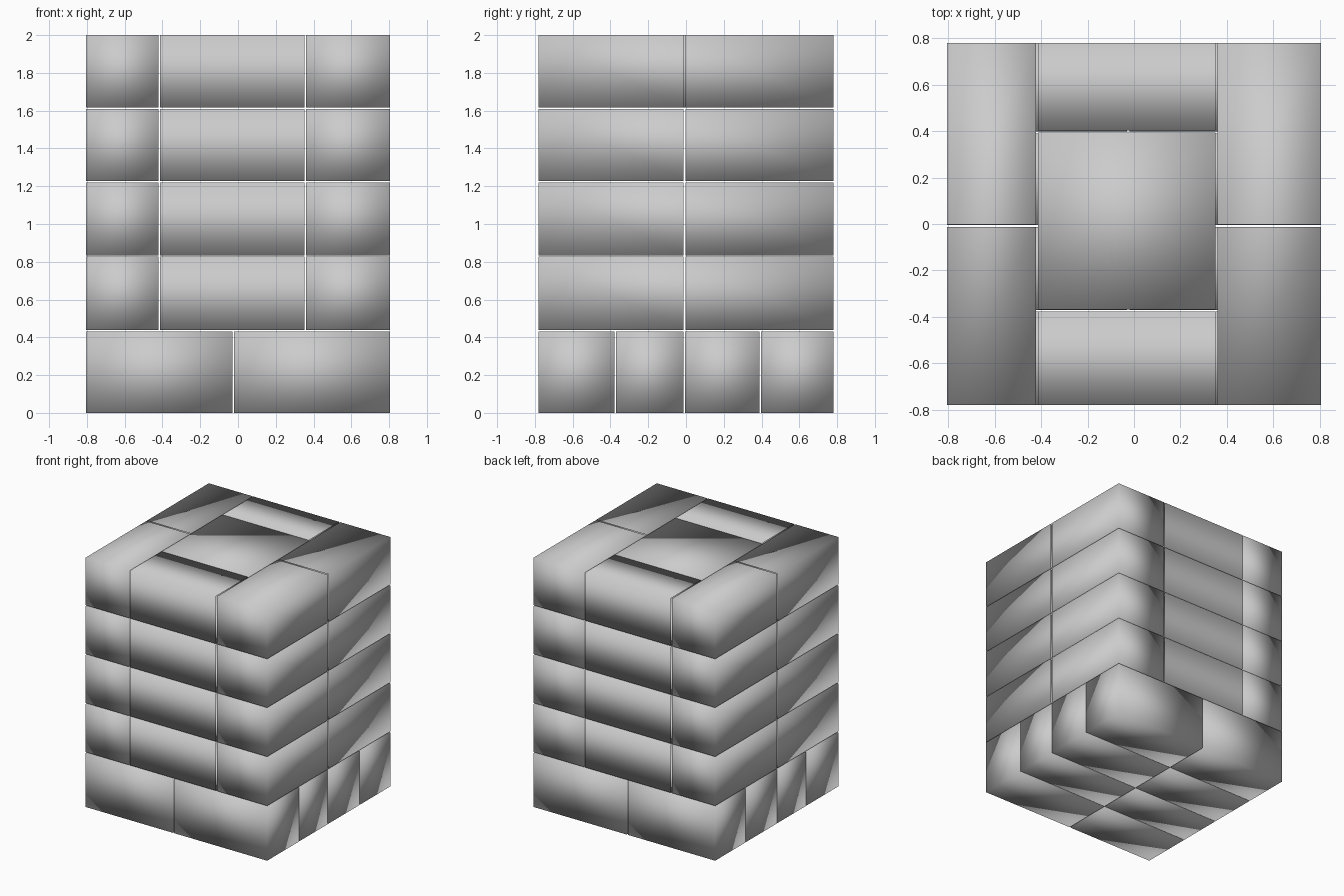
import bpy, bmesh
from mathutils import Vector

if "Cube" in bpy.data.objects:
    bpy.data.objects.remove(bpy.data.objects["Cube"])


def block(name, xr, yr, zr, open_ends=()):
    """Soft-shaded block; open_ends lists hidden face directions to leave open."""
    lo = Vector((xr[0], yr[0], zr[0]))
    hi = Vector((xr[1], yr[1], zr[1]))
    bm = bmesh.new()
    bmesh.ops.create_cube(bm, size=1)
    bm.normal_update()
    hidden = [f for f in bm.faces
              if any(f.normal.dot(Vector(d)) > 0.9 for d in open_ends)]
    bmesh.ops.delete(bm, geom=hidden, context='FACES_ONLY')
    for v in bm.verts:
        v.co = Vector([lo[i] + (v.co[i] + 0.5) * (hi[i] - lo[i]) for i in range(3)])
    for f in bm.faces:
        f.smooth = True
    me = bpy.data.meshes.new(name)
    bm.to_mesh(me)
    bm.free()
    ob = bpy.data.objects.new(name, me)
    bpy.context.collection.objects.link(ob)
    return ob


# Base layer: four rows of two blocks
base_x = [(-0.805, -0.03), (-0.02, 0.805)]
base_y = [(-0.78, -0.378), (-0.37, -0.013), (-0.005, 0.39), (0.398, 0.78)]
for yr in base_y:
    for xr in base_x:
        block("base_block", xr, yr, (0, 0.432))

# Four ring layers: two blocks on each side, one across front and back
layers = [(0.44, 0.827), (0.834, 1.22), (1.227, 1.61), (1.618, 2.0)]
px, py = (1, 0, 0), (0, 1, 0)
nx, ny = (-1, 0, 0), (0, -1, 0)
for zr in layers:
    for xr in [(-0.805, -0.422), (0.36, 0.805)]:
        block("side_block_front", xr, (-0.78, -0.012), zr, [py])
        block("side_block_back", xr, (-0.003, 0.78), zr, [ny])
    block("front_block", (-0.414, 0.352), (-0.78, -0.377), zr, [px, nx])
    block("back_block", (-0.414, 0.352), (0.402, 0.78), zr, [px, nx])

# Block closing the centre of the top layer
block("centre_block", (-0.414, 0.352), (-0.368, 0.394), layers[-1])
